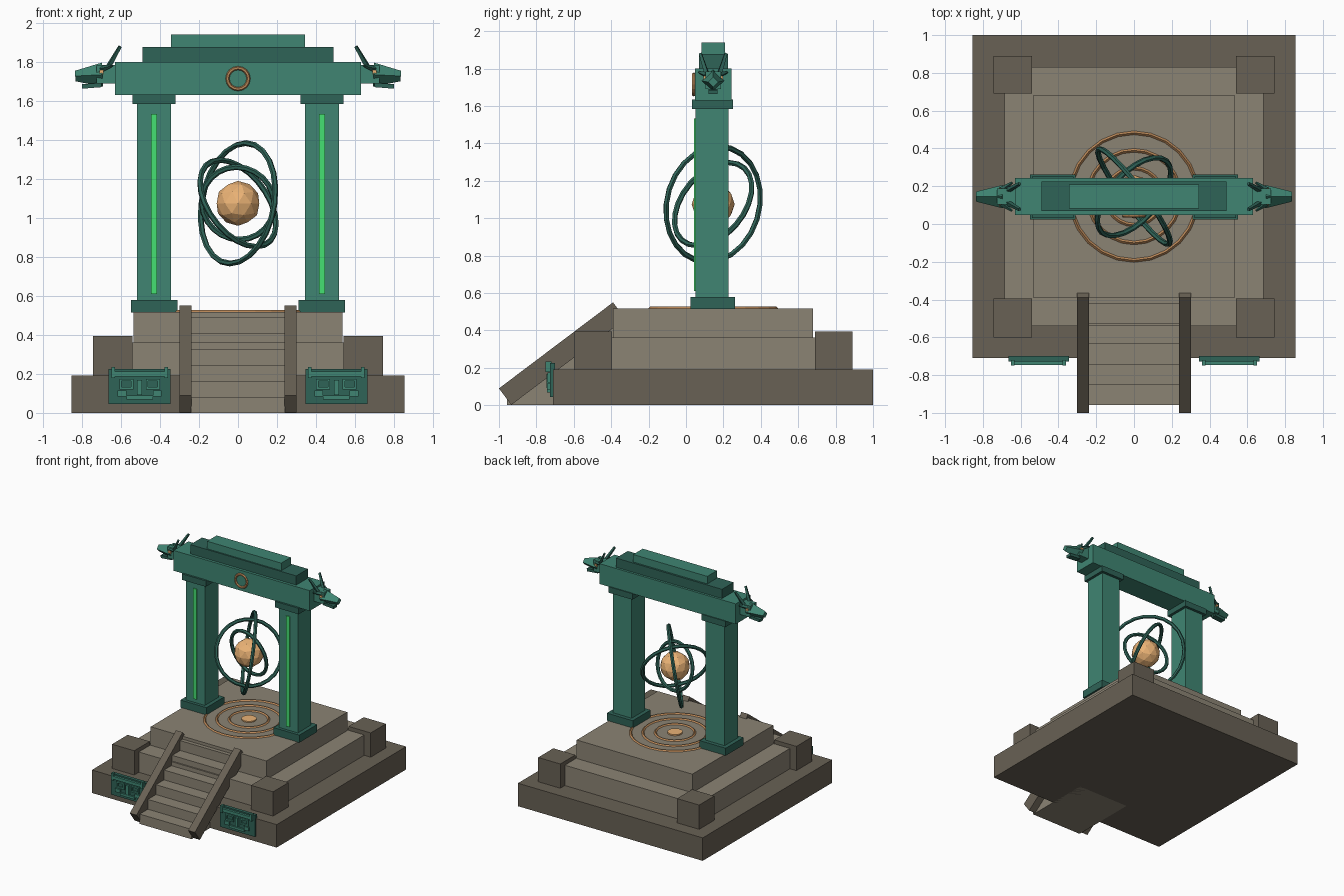
import bpy, math
from mathutils import Vector

if "Cube" in bpy.data.objects:
    bpy.data.objects.remove(bpy.data.objects["Cube"])

CY = 0.145  # depth of the gate's centre line


def mat(name, rgb):
    m = bpy.data.materials.new(name)
    m.diffuse_color = (*rgb, 1)
    m.use_nodes = True
    m.node_tree.nodes["Principled BSDF"].inputs["Base Color"].default_value = m.diffuse_color
    return m


STONE = mat("light_stone", (0.26, 0.23, 0.175))
DARK = mat("dark_stone", (0.14, 0.12, 0.09))
TEAL = mat("jade", (0.05, 0.235, 0.17))
DEEP = mat("deep_jade", (0.028, 0.125, 0.095))
GOLD = mat("gold", (0.50, 0.25, 0.10))
ORB = mat("orb_gold", (0.83, 0.45, 0.18))
GLOW = mat("green_glow", (0.06, 0.75, 0.17))


def finish(name, m):
    o = bpy.context.object
    o.name = name
    o.data.materials.append(m)
    return o


def box(name, x, y, z, m, rot=(0, 0, 0)):
    """Box from (min, max) ranges."""
    c = [(a + b) / 2 for a, b in (x, y, z)]
    bpy.ops.mesh.primitive_cube_add(size=1, location=c, rotation=rot)
    o = finish(name, m)
    o.scale = [abs(b - a) for a, b in (x, y, z)]
    return o


def mid(c, h):
    return (c - h, c + h)


def mirrored(s, a, b):
    return (min(s * a, s * b), max(s * a, s * b))


def ring(name, loc, r, tube, m, normal=(0, 0, 1), seg=24, sides=6):
    bpy.ops.mesh.primitive_torus_add(major_radius=r, minor_radius=tube,
                                     major_segments=seg, minor_segments=sides, location=loc)
    o = finish(name, m)
    o.rotation_euler = Vector(normal).to_track_quat('Z', 'Y').to_euler()
    return o


def rod(name, a, b, r1, r2, m, sides=4):
    """Tapered rod between two points."""
    a, b = Vector(a), Vector(b)
    bpy.ops.mesh.primitive_cone_add(vertices=sides, radius1=r1, radius2=r2,
                                    depth=(b - a).length, location=(a + b) / 2)
    o = finish(name, m)
    o.rotation_euler = (b - a).to_track_quat('Z', 'Y').to_euler()
    return o


# stepped platform
box("platform_base", (-.855, .855), (-.71, 1.0), (0, .192), DARK)
box("platform_middle", (-.685, .685), (-.54, .83), (.19, .362), STONE)
box("platform_top", (-.535, .535), (-.39, .68), (.36, .517), STONE)
for s in (-1, 1):
    for y in ((-.60, -.395), (.69, .89)):
        box("corner_block", mirrored(s, .54, .745), y, (.19, .395), DARK)

# stairs and sloping side rails
for i in range(6):
    box("stair_step", (-.24, .24), (-.957 + .107 * i, -.38), (.082 * i, .082 * (i + 1)), STONE)
slope = math.atan2(.46, .61)
for s in (-1, 1):
    c = Vector((0, (-1.0 - .39) / 2 + .033, (.09 + .55) / 2 - .044))
    box("stair_rail", mid(s * .27, .031), mid(c.y, .382), mid(c.z, .055), DARK, (slope, 0, 0))

# floor inlay rings
for r in (.338, .245, .15):
    ring("floor_ring", (0, CY, .517), r, .010, GOLD, sides=4)
bpy.ops.mesh.primitive_cylinder_add(vertices=16, radius=.057, depth=.014, location=(0, CY, .52))
finish("floor_disc", ORB)

# pillars with base, cap and glowing strip
for s in (-1, 1):
    x = s * .43
    box("pillar", mid(x, .0875), mid(CY - .005, .0885), (.53, 1.6), TEAL)
    box("pillar_base", mid(x, .12), mid(CY - .002, .118), (.515, .578), DEEP)
    box("pillar_cap", mid(x, .11), mid(CY - .004, .11), (1.584, 1.634), DEEP)
    box("glow_strip", mid(x, .0155), (.043, .06), (.61, 1.533), GLOW)

# lintel
box("lintel", (-.63, .63), mid(CY, .098), (1.63, 1.80), TEAL)
box("lintel_middle", (-.49, .49), mid(CY + .002, .077), (1.80, 1.877), DEEP)
box("lintel_top", (-.343, .343), mid(CY, .063), (1.875, 1.94), TEAL)
ring("lintel_emblem", (0, .042, 1.715), .054, .010, GOLD, (0, 1, 0), 16)

# beast heads at the lintel ends
for s in (-1, 1):
    box("beast_neck", mirrored(s, .62, .725), mid(CY, .042), (1.69, 1.785), TEAL)
    rod("beast_head", (s * .695, CY, 1.735), (s * .835, CY, 1.728), .062, .027, TEAL)
    box("beast_jaw", mirrored(s, .70, .80), mid(CY, .024), (1.667, 1.69), DEEP, (0, s * .08, 0))
    for t in (-1, 1):
        rod("beast_horn", (s * .665, CY + t * .035, 1.775),
            (s * .605, CY + t * .068, 1.88), .015, .010, DEEP)
        box("beast_eye", mid(s * .70, .011), mid(CY + t * .044, .008), mid(1.748, .011), ORB)
        rod("beast_ear", (s * .70, CY + t * .035, 1.765),
            (s * .645, CY + t * .075, 1.78), .017, .006, DEEP)

# floating orb with tilted rings
bpy.ops.mesh.primitive_ico_sphere_add(subdivisions=2, radius=.115, location=(0, CY, 1.075))
finish("orb", ORB)
for r, n in ((.313, (.79, .59, -.16)), (.255, (.645, -.585, .49)), (.19, (.2, .95, .2))):
    ring("orbit_ring", (0, CY, 1.075), r, .015, DEEP, n)

# carved mask panels on the platform front
for s in (-1, 1):
    x = s * .505
    box("mask_panel", mid(x, .16), (-.728, -.70), (.045, .225), DEEP)
    box("mask_brow", mid(x, .145), (-.747, -.72), (.187, .213), TEAL)
    box("mask_nose", mid(x, .013), (-.745, -.72), (.092, .168), TEAL)
    box("mask_mouth", mid(x, .068), (-.742, -.72), (.068, .088), TEAL)
    for t in (-1, 1):
        box("mask_brow_end", mid(x + t * .136, .009), (-.75, -.72), (.178, .235), TEAL)
        e = x + t * .068
        for dz in (-.021, .021):
            box("mask_eye_bar", mid(e, .036), (-.74, -.72), mid(.148 + dz, .006), TEAL)
        for dx in (-.03, .03):
            box("mask_eye_side", mid(e + dx, .006), (-.74, -.72), mid(.148, .022), TEAL)
        box("mask_cheek", mid(x + t * .09, .022), (-.742, -.72), (.085, .115), TEAL)
